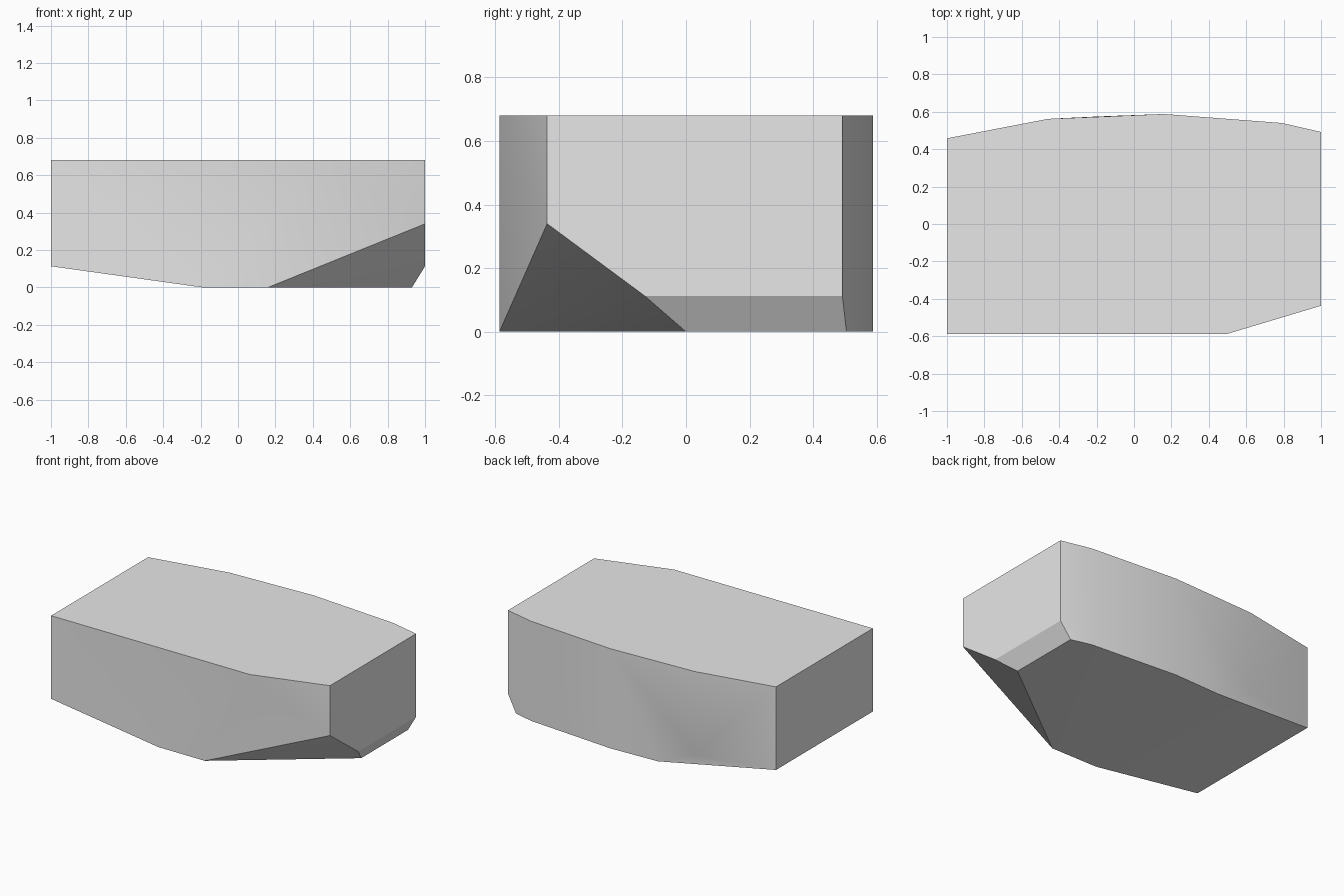
import bpy
import bmesh
import math

cube = bpy.data.objects.get("Cube")
if cube:
    bpy.data.objects.remove(cube, do_unlink=True)

HEIGHT = 0.68
FRONT = -0.587

# Top outline, counter-clockwise from the front
rim = [(-1, FRONT), (0.5, FRONT), (1, -0.437), (1, 0.492),
       (0.79, 0.54), (0.16, 0.588), (-0.46, 0.562), (-1, 0.458)]

# Flat underside
base = [(-0.19, FRONT), (0.16, FRONT), (0.93, 0), (0.93, 0.505),
        (0.79, 0.54), (0.16, 0.588), (-0.19, 0.575)]

# Lower wall corners: rising end, cut corner and bevelled end
corners = [(-1, FRONT, 0.113), (-1, 0.458, 0.113), (-0.46, 0.562, 0.11),
           (1, -0.437, 0.34), (1, -0.13, 0.113), (1, 0.492, 0.113)]

points = [(x, y, HEIGHT) for x, y in rim] + [(x, y, 0) for x, y in base] + corners

# Faceted block wrapped around the corner points
bm = bmesh.new()
for p in points:
    bm.verts.new(p)
hull = bmesh.ops.convex_hull(bm, input=bm.verts)
loose = {g for g in hull["geom_interior"] + hull["geom_unused"]
         if isinstance(g, bmesh.types.BMVert)}
bmesh.ops.delete(bm, geom=list(loose), context="VERTS")
bmesh.ops.dissolve_limit(bm, angle_limit=math.radians(0.5),
                         verts=bm.verts, edges=bm.edges)
bmesh.ops.recalc_face_normals(bm, faces=bm.faces)
mesh = bpy.data.meshes.new("faceted_block")
bm.to_mesh(mesh)
bm.free()

# Plain grey surface
grey = bpy.data.materials.new("light_grey")
grey.use_nodes = True
colour = (0.8, 0.8, 0.8, 1)
grey.diffuse_color = colour
grey.node_tree.nodes["Principled BSDF"].inputs["Base Color"].default_value = colour
mesh.materials.append(grey)

block = bpy.data.objects.new("faceted_block", mesh)
bpy.context.collection.objects.link(block)
bpy.ops.object.select_all(action="DESELECT")
block.select_set(True)
bpy.context.view_layer.objects.active = block
bpy.ops.object.shade_smooth_by_angle(angle=math.radians(30))
